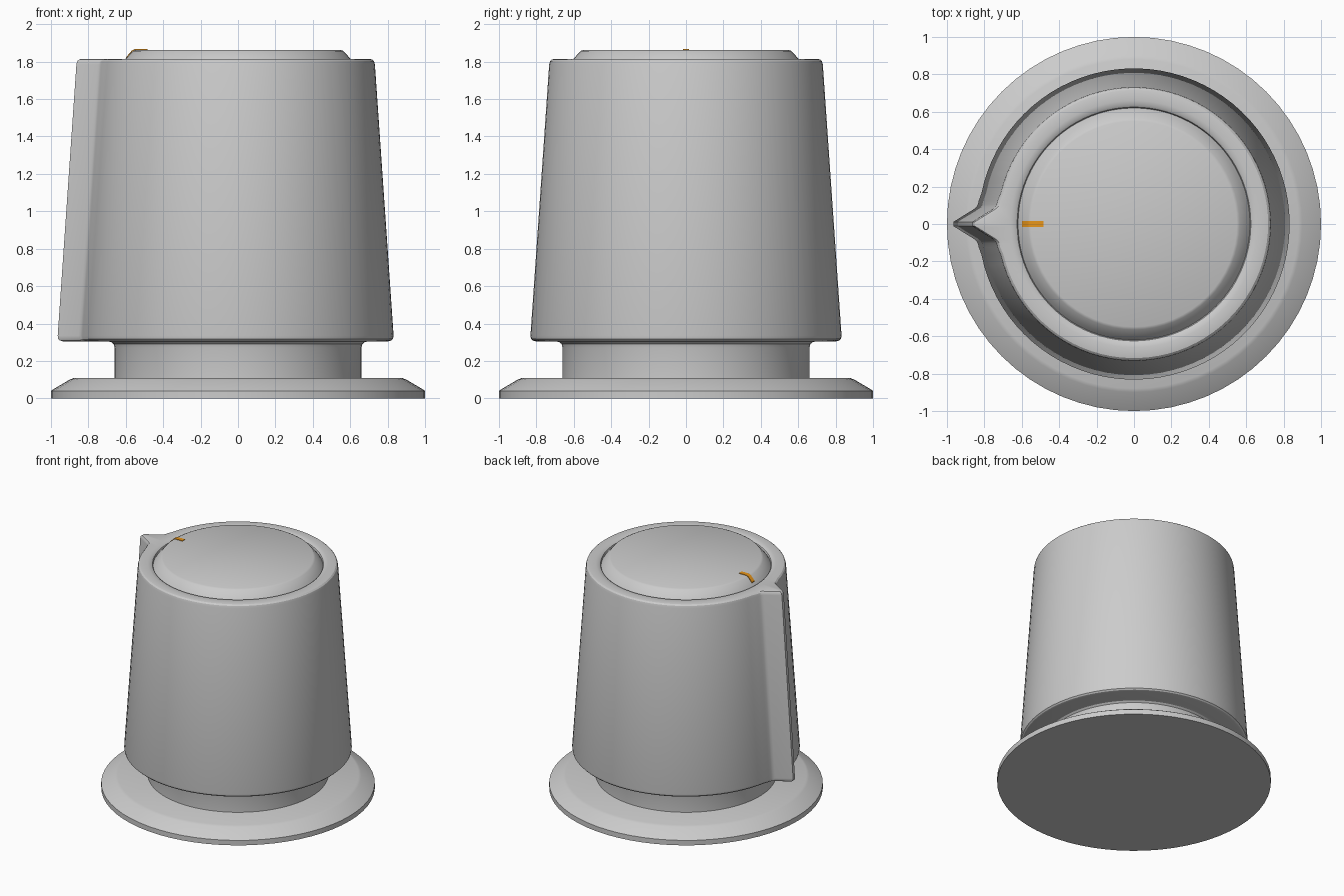
import bpy, math

if "Cube" in bpy.data.objects:
    bpy.data.objects.remove(bpy.data.objects["Cube"])

SEG = 64


def make_mesh(name, verts, faces):
    me = bpy.data.meshes.new(name)
    me.from_pydata(verts, [], faces)
    ob = bpy.data.objects.new(name, me)
    bpy.context.collection.objects.link(ob)
    bpy.ops.object.select_all(action='DESELECT')
    bpy.context.view_layer.objects.active = ob
    ob.select_set(True)
    bpy.ops.object.shade_smooth_by_angle(angle=math.radians(28))
    return ob


def loft(name, rings, cap_start=False, cap_end=False):
    n = len(rings[0])
    verts = [v for ring in rings for v in ring]
    faces = []
    for k in range(len(rings) - 1):
        for i in range(n):
            j = (i + 1) % n
            faces.append((k*n + i, k*n + j, (k+1)*n + j, (k+1)*n + i))
    if cap_start:
        faces.append(tuple(reversed(range(n))))
    if cap_end:
        faces.append(tuple(range((len(rings) - 1)*n, len(rings)*n)))
    return make_mesh(name, verts, faces)


def circle(r, z):
    return [(r*math.cos(2*math.pi*i/SEG), r*math.sin(2*math.pi*i/SEG), z)
            for i in range(SEG)]


# Offsets (radial, sideways) of one half of the pointer ridge, tip first
RIDGE = [(.132, .012), (.12, .02), (.02, .082), (.010, .092), (.003, .104), (-.002, .125)]


def knob_section(r, z, k):
    # circle of radius r with the pointer ridge on -x, k = 1 full, k = 0 none
    half = []
    for dx, y in RIDGE:
        x = r + dx
        s = k + (1 - k)*r/math.hypot(x, y)
        half.append((-x*s, y*s))
    a0 = math.asin(.165/r)
    for i in range(41):
        a = math.pi - a0 - (math.pi - a0)*i/40
        half.append((r*math.cos(a), r*math.sin(a)))
    lower = [(x, -y) for x, y in half]
    outline = lower + half[-2::-1]
    return [(x, y, z) for x, y in outline]


# Base flange with a chamfered edge
loft("base_flange", [circle(r, z) for r, z in
     [(1, 0), (1, .04), (.985, .05), (.9, .1), (.88, .108)]], True, True)

# Neck and tapered body with pointer ridge, rounded top and bottom edges
levels = [(.66, .10, 0), (.66, .27, 0), (.665, .29, 0), (.678, .301, 0), (.70, .305, 0),
          (.805, .305, 1), (.82, .309, 1), (.829, .318, 1), (.832, .335, 1),
          (.732, 1.785, 1), (.727, 1.803, 1), (.717, 1.812, 1), (.70, 1.815, 1),
          (.66, 1.815, 0), (.637, 1.811, 0), (.625, 1.803, 0), (.62, 1.79, 0)]
loft("knob_body", [knob_section(*l) for l in levels])

# Chamfered cap set into the top
loft("top_cap", [circle(r, z) for r, z in
     [(.622, 1.788), (.606, 1.81), (.565, 1.856), (.55, 1.863)]], False, True)

# Orange indicator strip following the cap edge
path = [(-.6, 1.822), (-.568, 1.859), (-.551, 1.867), (-.485, 1.867)]
w, t = .017, .012
rings = [[(x, -w, z - t), (x, w, z - t), (x, w, z), (x, -w, z)] for x, z in path]
marker = loft("indicator_mark", rings, True, True)
mat = bpy.data.materials.new("orange")
mat.diffuse_color = (.8, .3, .01, 1)
mat.use_nodes = True
mat.node_tree.nodes["Principled BSDF"].inputs["Base Color"].default_value = mat.diffuse_color
marker.data.materials.append(mat)
import bmesh
bm = bmesh.new()
bm.from_mesh(marker.data)
bmesh.ops.recalc_face_normals(bm, faces=bm.faces)
bm.to_mesh(marker.data)
bm.free()
